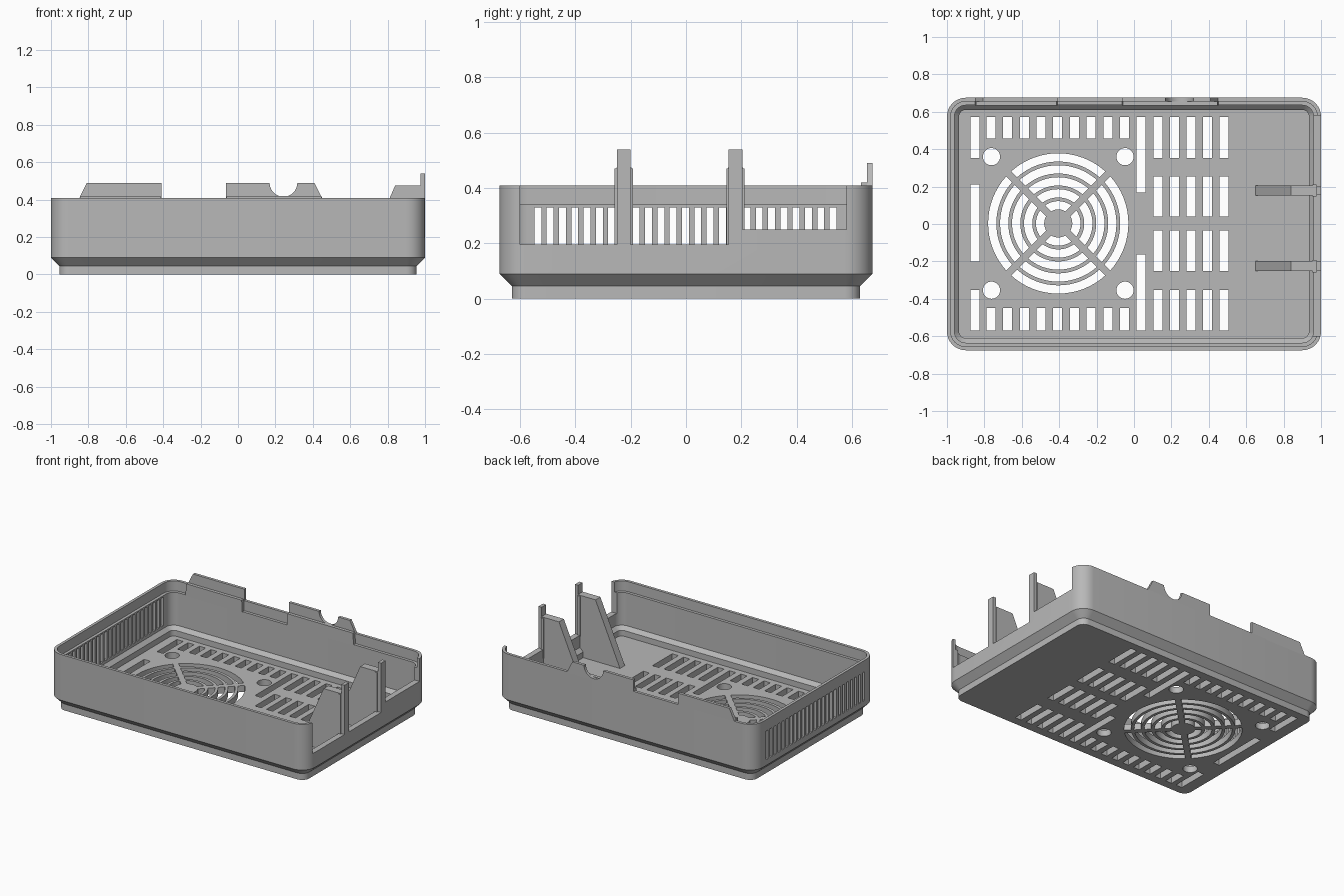
import bpy, bmesh
from math import sin, cos, pi, asin, radians

if "Cube" in bpy.data.objects:
    bpy.data.objects.remove(bpy.data.objects["Cube"])

grey = bpy.data.materials.new("plain_grey")
grey.use_nodes = True
grey.diffuse_color = (0.48, 0.48, 0.48, 1)
grey.node_tree.nodes["Principled BSDF"].inputs["Base Color"].default_value = (0.48, 0.48, 0.48, 1)


def finish(bm, name):
    bmesh.ops.recalc_face_normals(bm, faces=bm.faces)
    mesh = bpy.data.meshes.new(name)
    bm.to_mesh(mesh)
    bm.free()
    mesh.materials.append(grey)
    obj = bpy.data.objects.new(name, mesh)
    bpy.context.collection.objects.link(obj)
    return obj


def prism(bm, outline, axis, lo, hi):
    """Extrude a 2D outline along y or z."""
    def place(a, b, t):
        return (a, t, b) if axis == "y" else (a, b, t)
    ends = [[bm.verts.new(place(a, b, t)) for a, b in outline] for t in (lo, hi)]
    bm.faces.new(ends[0])
    bm.faces.new(ends[1][::-1])
    n = len(outline)
    for i in range(n):
        j = (i + 1) % n
        bm.faces.new((ends[0][i], ends[0][j], ends[1][j], ends[1][i]))


def box(bm, x0, x1, y0, y1, z0, z1):
    prism(bm, [(x0, y0), (x1, y0), (x1, y1), (x0, y1)], "z", z0, z1)


def arc(cx, cy, r, a0, a1, n):
    return [(cx + r * cos(a0 + (a1 - a0) * i / n), cy + r * sin(a0 + (a1 - a0) * i / n))
            for i in range(n + 1)]


# Tray shell: rounded rectangles lofted up the outside and down the inside
def rounded_outline(inset):
    r = max(0.1 - inset, 0.025)
    hx, hy = 1 - inset - r, 0.675 - inset - r
    points = []
    for k, (sx, sy) in enumerate([(1, 1), (-1, 1), (-1, -1), (1, -1)]):
        points += arc(sx * hx, sy * hy, r, k * pi / 2, (k + 1) * pi / 2, 8)
    return points


FLOOR = 0.045
section = [(0.045, 0), (0.045, 0.045), (0, 0.09), (0, 0.41), (0.02, 0.41), (0.02, 0.34),
           (0.04, 0.34), (0.04, 0.11), (0.065, 0.085), (0.065, FLOOR)]
bm = bmesh.new()
loops = [[bm.verts.new((x, y, z)) for x, y in rounded_outline(d)] for d, z in section]
for low, high in zip(loops, loops[1:]):
    for i in range(len(low)):
        j = (i + 1) % len(low)
        bm.faces.new((low[i], low[j], high[j], high[i]))
bm.faces.new(loops[0])
bm.faces.new(loops[-1])
tray = finish(bm, "tray_shell")

# Cutter for every floor opening
bm = bmesh.new()
Z0, Z1 = -0.05, 0.07
W = 0.024


def slot(x, y0, y1):
    box(bm, x - W, x + W, y0, y1, Z0, Z1)


for i in range(9):
    x = -0.765 + 0.0893 * i
    slot(x, 0.457, 0.573)
    slot(x, -0.57, -0.45)
for i in range(5):
    x = 0.128 + 0.0885 * i
    for y0, y1 in [(0.352, 0.573), (0.04, 0.255), (-0.25, -0.035), (-0.57, -0.352)]:
        slot(x, y0, y1)
for y0, y1 in [(0.352, 0.573), (-0.2, 0.21), (-0.57, -0.352)]:
    slot(-0.85, y0, y1)
for y0, y1 in [(0.168, 0.573), (-0.57, -0.163)]:
    slot(0.038, y0, y1)

# Fan grille rings split by diagonal spokes, and screw holes
FX, FY, SPOKE = -0.405, 0.003, 0.019
for i in range(5):
    outer = 0.375 - 0.064 * i
    inner = outer - 0.044
    for k in range(4):
        mid = k * pi / 2
        ao, ai = pi / 4 - asin(SPOKE / outer), pi / 4 - asin(SPOKE / inner)
        prism(bm, arc(FX, FY, outer, mid - ao, mid + ao, 16)
              + arc(FX, FY, inner, mid + ai, mid - ai, 16), "z", Z0, Z1)
for sx in (-1, 1):
    for sy in (-1, 1):
        prism(bm, arc(FX + sx * 0.357, FY + sy * 0.357, 0.046, 0, 2 * pi, 32)[:-1], "z", Z0, Z1)

# Vent slots in the -x wall and the stepped opening in the +x wall
for i in range(25):
    y = -0.536 + 0.0445 * i
    box(bm, -1.1, -0.9, y - 0.0125, y + 0.0125, 0.13, 0.33)
bmesh.ops.recalc_face_normals(bm, faces=bm.faces)
vent_cutter = finish(bm, "vent_cutter")

bm = bmesh.new()
box(bm, 0.9, 1.1, -0.6, 0.18, 0.195, 0.6)
low_cutter = finish(bm, "low_opening_cutter")
bm = bmesh.new()
box(bm, 0.9, 1.1, 0.17, 0.58, 0.25, 0.6)
high_cutter = finish(bm, "high_opening_cutter")

bpy.context.view_layer.objects.active = tray
for cutter in (vent_cutter, low_cutter, high_cutter):
    mod = tray.modifiers.new("cut", "BOOLEAN")
    mod.operation = "DIFFERENCE"
    mod.solver = "EXACT"
    mod.object = cutter
    bpy.ops.object.modifier_apply(modifier=mod.name)
    bpy.data.objects.remove(cutter)

# Back wall tabs, one with a half-round cable notch
TOP = 0.49
plain = [(-0.85, 0.405), (-0.41, 0.405), (-0.41, TOP), (-0.808, TOP)]
notched = ([(-0.065, 0.405), (0.452, 0.405), (0.408, TOP)]
           + arc(0.243, TOP, 0.074, 0, -pi, 20) + [(-0.065, TOP)])
tabs = []
for name, outline in [("back_tab_plain", plain), ("back_tab_notched", notched)]:
    bm = bmesh.new()
    prism(bm, outline, "y", 0.655, 0.675)
    tabs.append(finish(bm, name))
    bm = bmesh.new()
    x0, x1 = outline[0][0], outline[1][0]
    prism(bm, [(x0, 0.335), (x1, 0.335), (x1 - 0.005, 0.42), (x0 + 0.005, 0.42)],
          "y", 0.633, 0.656)
    finish(bm, name + "_ledge")

# Gusset fins and clip posts at the side opening
for side, y in [("front", -0.225), ("back", 0.179)]:
    bm = bmesh.new()
    prism(bm, [(0.65, FLOOR), (0.94, FLOOR), (0.977, 0.15), (0.977, 0.475), (0.84, 0.475)],
          "y", y - 0.027, y + 0.027)
    finish(bm, side + "_fin")
    bm = bmesh.new()
    box(bm, 0.955, 0.976, y - 0.033, y + 0.033, 0.19, 0.47)
    finish(bm, side + "_fin_flange")
    bm = bmesh.new()
    box(bm, 0.976, 1.0, y - 0.025, y + 0.025, 0.19, 0.54)
    finish(bm, side + "_clip_post")

# Smooth the rounded parts while keeping edges sharp
bpy.ops.object.select_all(action="DESELECT")
for obj in [tray] + tabs:
    obj.select_set(True)
bpy.context.view_layer.objects.active = tray
bpy.ops.object.shade_smooth_by_angle(angle=radians(25))
